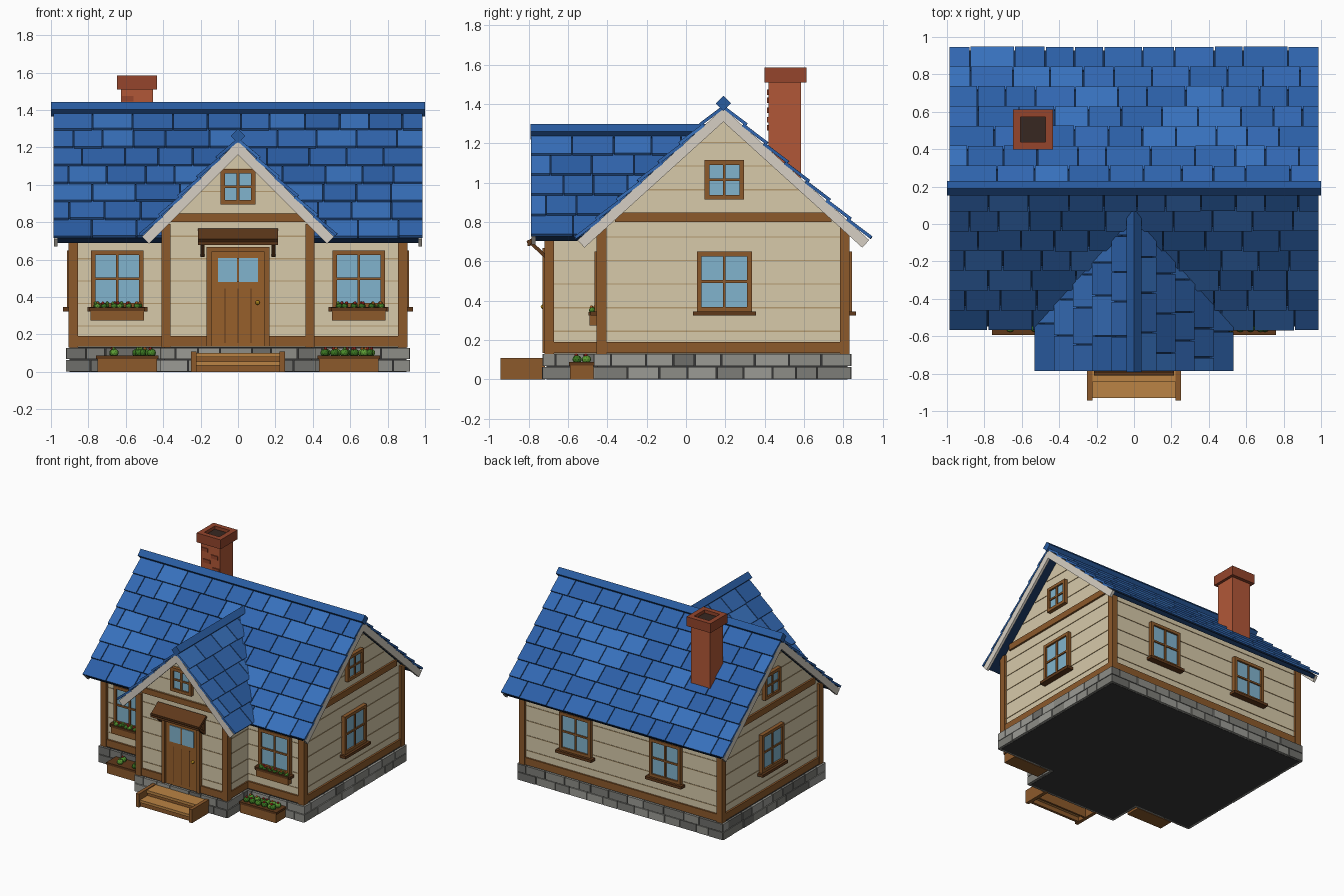
import bpy, bmesh, math, random
from mathutils import Matrix, Vector

if "Cube" in bpy.data.objects:
    bpy.data.objects.remove(bpy.data.objects["Cube"])

random.seed(4)
I = Matrix.Identity(4)
WOOD, DARK, TAN, LINE = '8b5a2f', '5f3b20', 'd6c8a8', 'b39a70'
GLASS, TRIM, NAVY = '80b2cc', 'd5cec2', '1b3152'
BLUES = ['2f5fa5', '3567b0', '3a70bb', '3263aa']
GREYS = ['7d7d78', '8c8c86', '6e6e6a', '9a9a94']
MATS = {}


def mat(h):
    if h not in MATS:
        m = bpy.data.materials.new('colour_' + h)
        m.diffuse_color = [(int(h[i:i + 2], 16) / 255) ** 2.2 for i in (0, 2, 4)] + [1]
        m.use_nodes = True
        m.node_tree.nodes["Principled BSDF"].inputs["Base Color"].default_value = m.diffuse_color
        MATS[h] = m
    return MATS[h]


def finish(name, bm, cols):
    me = bpy.data.meshes.new(name)
    bm.normal_update()
    bm.to_mesh(me)
    bm.free()
    for c in cols:
        me.materials.append(mat(c))
    ob = bpy.data.objects.new(name, me)
    bpy.context.collection.objects.link(ob)
    return ob


def build(name, parts, M=I, clip=None):
    """parts: (colour, centre, size, rotation, is_blob); clip: (point, normal) keeps the upper side"""
    bm, cols = bmesh.new(), []
    for p in parts:
        col, c, s = p[:3]
        rot = p[3] if len(p) > 3 else I
        T = M @ Matrix.Translation(c) @ rot @ Matrix.Diagonal((*s, 1))
        if len(p) > 4:
            vs = bmesh.ops.create_icosphere(bm, subdivisions=2, radius=.5, matrix=T)['verts']
        else:
            vs = bmesh.ops.create_cube(bm, size=1, matrix=T)['verts']
        if col not in cols:
            cols.append(col)
        for f in {f for v in vs for f in v.link_faces}:
            f.material_index = cols.index(col)
    if clip:
        bmesh.ops.bisect_plane(bm, geom=bm.verts[:] + bm.edges[:] + bm.faces[:],
                               plane_co=clip[0], plane_no=clip[1], clear_inner=True)
    return finish(name, bm, cols)


def span(col, x0, x1, y0, y1, z0, z1):
    return (col, ((x0 + x1) / 2, (y0 + y1) / 2, (z0 + z1) / 2), (x1 - x0, y1 - y0, z1 - z0))


def prism(name, pts, vec, col):
    bm = bmesh.new()
    f = bm.faces.new([bm.verts.new(p) for p in pts])
    r = bmesh.ops.extrude_face_region(bm, geom=[f])
    bmesh.ops.translate(bm, vec=vec, verts=[v for v in r['geom'] if isinstance(v, bmesh.types.BMVert)])
    bmesh.ops.recalc_face_normals(bm, faces=bm.faces)
    return finish(name, bm, [col])


# foundation: dark core with two staggered courses of stone
outline = [(-.9, .82), (-.9, -.45), (-.395, -.45), (-.395, -.71), (.395, -.71), (.395, -.45), (.9, -.45), (.9, .82)]
prism('foundation_core', [(x, y, 0) for x, y in outline], (0, 0, .132), '3a3a3a')
stones = []
for a, b in zip(outline, outline[1:] + outline[:1]):
    a, b = Vector((*a, 0)), Vector((*b, 0))
    L, d = (b - a).length, (b - a).normalized()
    R = Matrix.Rotation(math.atan2(d.y, d.x), 4, 'Z')
    for row in range(2):
        t = -.018
        while t < L + .01:
            e = t + random.uniform(.1, .18) * (.6 if t < 0 and row else 1)
            e = L + .018 if e > L - .05 else e
            c = a + d * (t + e) / 2
            stones.append((random.choice(GREYS), (c.x, c.y, .032 + row * .066),
                           (e - t - .006, random.uniform(.034, .042), .061), R))
            t = e
build('foundation_stones', stones)

# walls
prism('main_walls', [(-.885, -.435, .12), (-.885, .815, .12), (-.885, .815, .787), (-.885, .19, 1.35),
                     (-.885, -.435, .787)], (1.77, 0, 0), TAN)
prism('wing_walls', [(-.395, -.7, .12), (.395, -.7, .12), (.395, -.7, .81), (0, -.7, 1.205),
                     (-.395, -.7, .81)], (0, .3, 0), TAN)
lines = []
for i in range(9):
    z = .245 + i * .12
    h = min(.62, (1.33 - z) / .905)
    if h > .05:
        lines.append((LINE, (0, .19, z), (1.777, 2 * h, .006)))
    if z < .75:
        lines.append((LINE, (0, .19, z), (1.76, 1.257, .006)))
    w = min(.395, 1.18 - z)
    if w > .03:
        lines.append((LINE, (0, -.55, z), (2 * w, .307, .006)))
    if z < .75:
        lines.append((LINE, (0, -.55, z), (.797, .29, .006)))
build('siding_grooves', lines)

# timber framing
t = []
for s in (-1, 1):
    for y in (-.43, .807):
        t.append((WOOD, (s * .88, y, .455), (.05, .05, .65)))
    t.append((WOOD, (s * .385, -.695, .46), (.05, .05, .66)))
    t.append((WOOD, (s * .885, .19, .163), (.03, 1.2, .055)))
    t.append((WOOD, (s * .885, .19, .825), (.03, 1.1, .05)))
    t.append((WOOD, (s * .63, -.437, .163), (.46, .026, .055)))
    t.append((WOOD, (s * .393, -.56, .163), (.025, .24, .055)))
    t.append((WOOD, (s * .265, -.701, .163), (.2, .026, .055)))
t += [(WOOD, (0, .815, .163), (1.72, .026, .055)), (WOOD, (0, -.701, .823), (.72, .026, .045))]
build('timber_frame', t)


# windows
def window(name, p, ang, w, h, sill=True):
    f = .024
    parts = [(GLASS, (0, -.006, h / 2), (w - .01, .02, h - .01)),
             (WOOD, (0, -.012, h / 2), (.014, .026, h - .02)),
             (WOOD, (0, -.012, h / 2), (w - .02, .026, .014))]
    for s in (-1, 1):
        parts.append((WOOD, (s * (w - f) / 2, -.01, h / 2), (f, .04, h)))
        parts.append((WOOD, (0, -.01, h / 2 + s * (h - f) / 2), (w - 2 * f, .04, f)))
    if sill:
        parts.append((DARK, (0, -.02, -.01), (w + .04, .06, .022)))
    build(name, parts, Matrix.Translation(p) @ Matrix.Rotation(math.radians(ang), 4, 'Z'))


for s, n in ((-1, 'left'), (1, 'right')):
    window('front_window_' + n, (s * .645, -.435, .345), 0, .28, .305)
    window('back_window_' + n, (s * .4, .815, .345), 180, .28, .305)
    window('side_window_' + n, (s * .885, .195, .345), s * 90, .28, .305)
    window('gable_window_' + n, (s * .885, .195, .915), s * 90, .2, .2, False)
window('wing_gable_window', (0, -.7, .895), 0, .185, .19, False)


# roofs: dark decking covered by rows of tilted tiles, plus barge boards
def slope(name, ridge, along, down, u0, u1, length, rows, boards, clip=None):
    along, down = Vector(along), Vector(down).normalized()
    n = down.cross(along)
    if n.z < 0:
        along = -along
        u0, u1, n = -u1, -u0, -n
        boards = [-b for b in boards]
    M = Matrix.Translation(ridge) @ Matrix((along, down, n)).transposed().to_4x4()
    parts = [span(NAVY, u0 + .022, u1 - .022, 0, length - .005, -.03, 0)]
    step, tilt = length / rows, Matrix.Rotation(.09, 4, 'X')
    for r in range(rows):
        a = u0
        while a < u1 - .001:
            b = a + random.uniform(.15, .24) * (.5 if a == u0 and r % 2 else 1)
            b = u1 if b > u1 - .07 else b
            parts.append((random.choice(BLUES), ((a + b) / 2, (r + .5) * step - .005 + random.uniform(-.002, .002), .01),
                          (b - a - .006, step + .012, .016), tilt))
            a = b
    build(name, parts, M, clip)
    build(name + '_barge', [span(TRIM, b - .01, b + .01, 0, length, -.052, 0) for b in boards], M)


P = Vector((0, .19, 1.38))
C, S = .741, .671
clip = (P + Vector((0, 0, -.003)), (0, -S, C))
slope('main_roof_front', P, (1, 0, 0), (0, -C, -S), -.99, .99, 1.0, 7, [-.975, .975])
slope('main_roof_back', P, (1, 0, 0), (0, C, -S), -.99, .99, 1.0, 7, [-.975, .975])
for s, n in ((-1, 'left'), (1, 'right')):
    slope('wing_roof_' + n, (0, 0, 1.235), (0, 1, 0), (s, 0, -1), -.79, .12, .725, 5, [-.775], clip)
build('main_ridge_cap', [('2d5c9f', (0, .19, 1.404), (2, .055, .055), Matrix.Rotation(math.pi / 4, 4, 'X'))])
build('wing_ridge_cap', [('2d5c9f', (0, -.345, 1.26), (.055, .89, .055), Matrix.Rotation(math.pi / 4, 4, 'Y'))], I, clip)

# chimney with hollow cap and a few raised bricks
B, B2 = 'b0583a', '934730'
ch = [span(B, -.625, -.455, .42, .585, .95, 1.52)]
for s in (-1, 1):
    ch.append((B2, (-.54 + s * .087, .505, 1.548), (.04, .214, .075)))
    ch.append((B2, (-.54, .505 + s * .087, 1.548), (.134, .04, .075)))
ch.append(('3a2c26', (-.54, .505, 1.535), (.14, .14, .05)))
for x, z in ((-.59, 1.46), (-.5, 1.42), (-.57, 1.37), (-.49, 1.32), (-.58, 1.28)):
    ch.append((B2, (x, .419, z), (.06, .012, .028)))
build('chimney', ch)

# front door
door = [span('96602f', -.145, .145, -.715, -.69, .135, .64), span(GLASS, -.108, .108, -.72, -.7, .48, .61),
        span(WOOD, -.006, .006, -.724, -.7, .48, .61), span(WOOD, -.168, .168, -.73, -.69, .64, .668)]
for s in (-1, 1):
    door.append((WOOD, (s * .155, -.71, .39), (.026, .04, .51)))
for x in (-.07, 0, .07):
    door.append((DARK, (x, -.714, .3), (.005, .006, .29)))
door.append(('d9a92e', (.105, -.726, .37), (.024, .026, .024), I, True))
build('front_door', door)

# canopy over the door
can = [(DARK, (0, -.755, .725), (.43, .12, .022), Matrix.Rotation(.59, 4, 'X')),
       span(DARK, -.215, .215, -.805, -.79, .678, .71)]
for s in (-1, 1):
    can.append((DARK, (s * .19, -.748, .657), (.02, .105, .018), Matrix.Rotation(-.75, 4, 'X')))
    can.append((DARK, (s * .19, -.708, .67), (.02, .02, .11)))
build('door_canopy', can)

# steps
st = [span('b98246', -.222, .222, -.93, -.83, .035, .056), span('b98246', -.222, .222, -.845, -.72, .08, .102),
      span(WOOD, -.222, .222, -.92, -.9, 0, .035), span(WOOD, -.222, .222, -.835, -.82, 0, .08)]
for s in (-1, 1):
    st.append((WOOD, (s * .236, -.83, .054), (.028, .225, .108)))
build('steps', st)


# flower boxes: open planter, soil, foliage and blossoms
def planter(name, c, w, d, h, spots, size):
    x, y, z = c
    p = [(WOOD, (x, y, z + h / 2), (w, d, h)), (DARK, (x, y, z + h - .006), (w + .012, d + .008, .018))]
    for u in spots:
        for k in range(2):
            q = Vector((x + u + random.uniform(-.012, .012), y + (k - .5) * d * .4, z + h + size * .35))
            p.append((random.choice(['4b8a2e', '5d9c38', '3c7426']), q, (size, size, size * .9), I, True))
            p.append((random.choice(['b8322c', 'd0742c', '6aa83c']),
                      q + Vector((random.uniform(-.01, .01), -.004, size * .45)), (.018, .018, .018), I, True))
    build(name, p)


for s, n in ((-1, 'left'), (1, 'right')):
    planter('window_box_' + n, (s * .645, -.468, .275), .285, .045, .065, [-.11, -.066, -.022, .022, .066, .11], .034)
spots = [-.12, -.07, -.02, .03, .08, .12]
planter('ground_planter_right', (.592, -.53, 0), .32, .12, .085, spots, .048)
planter('ground_planter_left', (-.592, -.53, 0), .32, .12, .085, [-.08, .06, .09, .13], .048)
